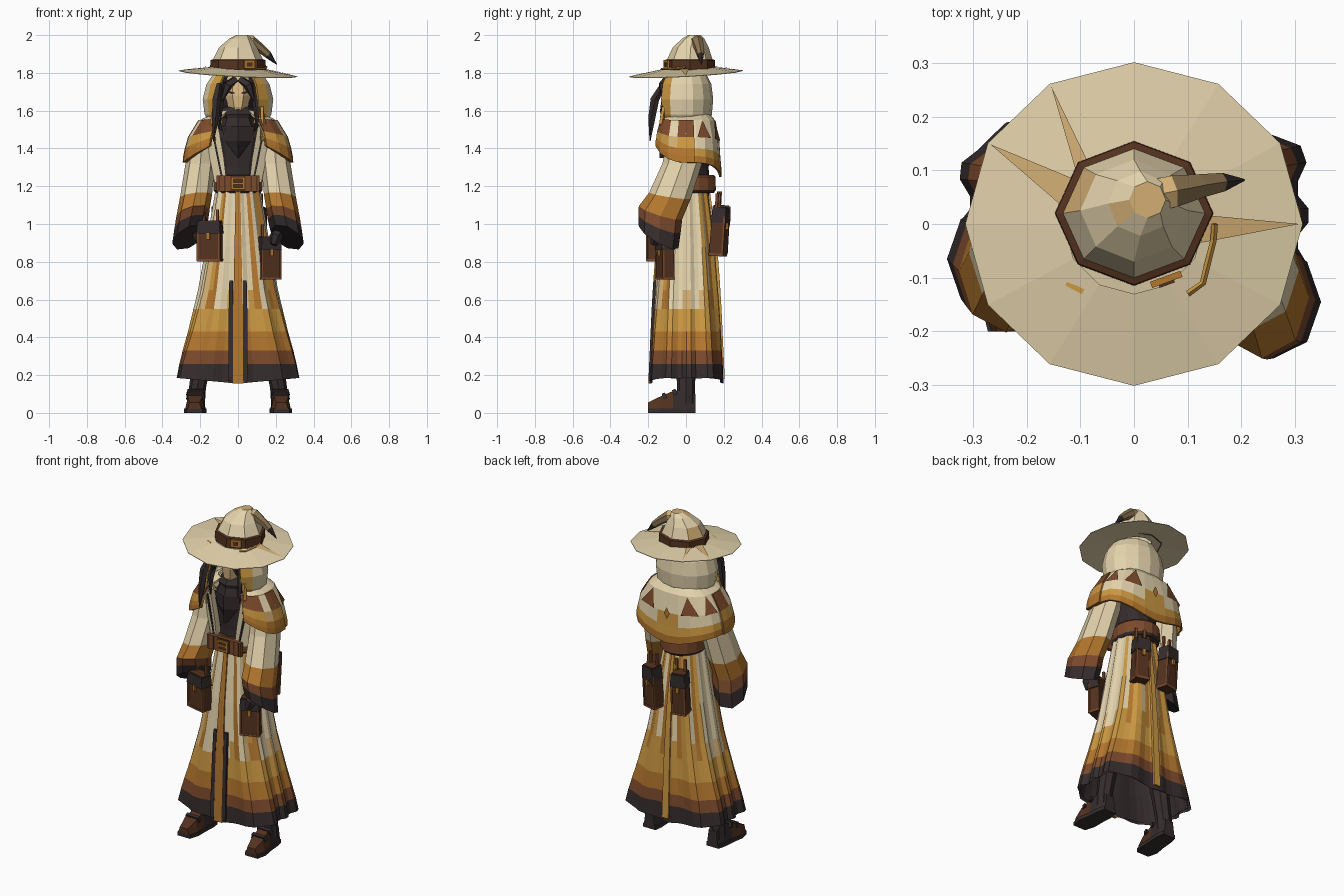
import bpy, bmesh, math
from mathutils import Vector, Euler

cube = bpy.data.objects.get("Cube")
if cube:
    bpy.data.objects.remove(cube, do_unlink=True)

# Palette
PALETTE = {"cream": "E4D3AC", "tan": "D2AE74", "gold": "CB9842", "ochre": "B4772E", "brown": "7C4A2C",
           "leather": "54321F", "charcoal": "352C2D", "skin": "E2BF88", "taupe": "8C7450"}
MATS = {}
for label, code in PALETTE.items():
    m = bpy.data.materials.new(label)
    m.use_nodes = True
    rgb = [((int(code[k:k + 2], 16) / 255 + .055) / 1.055) ** 2.4 for k in (0, 2, 4)]
    m.diffuse_color = (*rgb, 1)
    m.node_tree.nodes["Principled BSDF"].inputs["Base Color"].default_value = (*rgb, 1)
    MATS[label] = m


def make(name, verts, faces, colours):
    me = bpy.data.meshes.new(name)
    me.from_pydata([tuple(v) for v in verts], [], faces)
    used = sorted(set(colours))
    for c in used:
        me.materials.append(MATS[c])
    for p, c in zip(me.polygons, colours):
        p.material_index = used.index(c)
    ob = bpy.data.objects.new(name, me)
    bpy.context.collection.objects.link(ob)
    return ob


def loft(name, rings, rule, closed=True, cap0=None, cap1=None):
    """Skin rings of points; rule is a colour or f(ring, segment)."""
    n, faces, cols = len(rings[0]), [], []
    for i in range(len(rings) - 1):
        for j in range(n if closed else n - 1):
            k = (j + 1) % n
            faces.append((i * n + j, i * n + k, (i + 1) * n + k, (i + 1) * n + j))
            cols.append(rule if isinstance(rule, str) else rule(i, j))
    if cap0:
        faces.append(tuple(reversed(range(n))))
        cols.append(cap0)
    if cap1:
        faces.append(tuple(range((len(rings) - 1) * n, len(rings) * n)))
        cols.append(cap1)
    ob = make(name, [v for r in rings for v in r], faces, cols)
    bm = bmesh.new()
    bm.from_mesh(ob.data)
    bmesh.ops.recalc_face_normals(bm, faces=bm.faces)
    bm.to_mesh(ob.data)
    bm.free()
    return ob


def oval(a, cx, cy, z, rx, ry, p=2):
    """Point on a superellipse of power p, angle measured from the front."""
    s, c = math.sin(a), math.cos(a)
    r = (abs(s) ** p + abs(c) ** p) ** (-1 / p)
    return Vector((cx + rx * s * r, cy - ry * c * r, z))


def ring(n, *args, start=0.0):
    return [oval(start + 2 * math.pi * j / n, *args) for j in range(n)]


def tube(name, pts, radii, rule, sides=6):
    pts, rings = [Vector(p) for p in pts], []
    for i, p in enumerate(pts):
        d = pts[min(i + 1, len(pts) - 1)] - pts[max(i - 1, 0)]
        q = d.to_track_quat('Z', 'Y')
        rings.append([p + q @ v for v in ring(sides, 0, 0, 0, radii[i], radii[i])])
    end = [rule if isinstance(rule, str) else rule(i, 0) for i in (0, len(pts) - 2)]
    return loft(name, rings, rule, True, *end)


def box(name, centre, size, col, rot=(0, 0, 0), taper=1.0):
    e = Euler(rot).to_matrix()
    rings = []
    for s, t in ((-.5, 1), (.5, taper)):
        rings.append([Vector(centre) + e @ Vector((u * size[0] * t, v * size[1] * t, s * size[2]))
                      for u, v in ((-.5, -.5), (.5, -.5), (.5, .5), (-.5, .5))])
    return loft(name, rings, col, True, col, col)


# Pleated skirt with dyed hem bands, boxy at the hem
LEVELS = [(.17, .325, .195, 5), (.26, .31, .192, 4.5), (.33, .293, .188, 4), (.43, .265, .184, 3.5),
          (.55, .236, .178, 3), (.65, .212, .172, 2.7), (.88, .17, .155, 2.4), (1.19, .118, .115, 2.2)]
BANDS = ["charcoal", "brown", "ochre", "gold"]
N = 48


def skirt_colour(i, j):
    c, k = math.cos(2 * math.pi * (j + .5) / N), j % 4
    if i < 4:
        return BANDS[i]
    if c > .93:
        return "cream" if i > 4 or k < 2 else "gold"
    if c > .35:
        return ("cream", "tan" if i < 6 else "cream", "gold" if i > 4 else "ochre", "ochre")[k]
    if c < -.45:
        return ("gold", "cream" if i > 4 else "gold", "ochre", "gold")[k]
    return "tan" if i == 4 and k in (0, 3) else "cream"


def skirt_ring(z, rx, ry, p, pleat):
    pts = [oval(2 * math.pi * j / N, 0, .003, z, *(r * (1 if j % 4 < 2 else pleat) for r in (rx, ry)), p)
           for j in range(N)]
    if z < .2:
        for v in pts:
            v.z += .03 * abs(v.x) / rx - .015
    return pts


loft("skirt", [skirt_ring(*lv, .94) for lv in LEVELS], skirt_colour)
loft("skirt_lining", [skirt_ring(z + .004, rx * .93, ry * .93, p, .98) for z, rx, ry, p in LEVELS[:6]], "charcoal",
     True, None, "charcoal")


# Sash panels that follow the skirt front and back, with dark flanks
def sash(name, y_sign, half, col, inner=0.0, side=1, top=1.18, bottom=.155):
    rows = []
    for z, ry in ((bottom, .199), (.55, .182), (.7, .173), (.88, .159), (1.18, .12)):
        if z <= top:
            w = half * (1 - .75 * max(0, z - .4))
            x0, x1 = side * inner - (0 if inner else w), side * (inner + w)
            rows.append([Vector((x, .003 + y_sign * (ry + d), z))
                         for x, d in ((x0, .003), (x1, .003), (x1, -.012), (x0, -.012))])
    loft(name, rows, col, True, col, col)


sash("front_sash", -1, .029, "ochre")
sash("back_sash", 1, .022, "gold", bottom=.18)
for s, side in ((1, "left"), (-1, "right")):
    sash(side + "_sash_flank", -1, .026, "charcoal", .026, s, .7, .17)

# Torso, lapels and scarf
loft("torso", [ring(12, 0, .01, z, rx, ry) for z, rx, ry in
               ((1.15, .112, .115), (1.3, .115, .11), (1.46, .16, .12), (1.54, .11, .1))], "charcoal")
for s, side in ((1, "left"), (-1, "right")):
    loft(side + "_lapel", [[Vector((s * x, y, z)) for x, y in ((a, -.12), (b, -.085), (b, -.04), (a, -.06))]
                           for z, a, b in ((1.22, .06, .125), (1.35, .075, .15), (1.52, .105, .17))], "cream")
    box(side + "_lapel_trim", (s * .108, -.108, 1.36), (.01, .01, .26), "charcoal", (0, s * .2, 0))
    tube(side + "_hood_strip", [(s * .125, -.12, 1.62), (s * .135, -.128, 1.53), (s * .125, -.122, 1.44)],
         [.012, .014, .01], "gold", 4)
loft("scarf", [ring(9, 0, -.01, z, rx, ry) for z, rx, ry in
               ((1.44, .05, .09), (1.5, .115, .125), (1.56, .09, .11), (1.58, .1, .115), (1.62, .075, .085))],
     "charcoal", True, "charcoal", "charcoal")
loft("scarf_point", [[Vector((x, y, z)) for x, y in ((-w, -.1), (0, -.14), (w, -.1))]
                     for z, w in ((1.35, .004), (1.44, .07), (1.52, .09))], "charcoal")

# Belt and buckle
loft("belt", [ring(16, 0, .015, z, rx, ry) for z, rx, ry in
              ((1.165, .12, .133), (1.18, .13, .143), (1.25, .128, .141), (1.26, .12, .133))],
     lambda i, j: "brown" if i else "charcoal", True, "leather", "leather")
box("belt_front", (0, -.128, 1.215), (.23, .02, .085), "brown")
box("buckle_plate", (0, -.14, 1.215), (.08, .008, .08), "leather")
for x in (-.03, .03):
    box("buckle_side", (x, -.148, 1.215), (.012, .012, .065), "ochre")
for z in (1.187, 1.215, 1.243):
    box("buckle_bar", (0, -.148, z), (.06, .01, .011), "ochre")
for x in (-.1, -.07, .07, .1):
    box("belt_stud_strip", (x, -.139, 1.215), (.008, .006, .085), "leather")

# Bell sleeves and gloved hands
SLEEVE = [(.185, .0, 1.48, .07, .09, 0), (.2, -.02, 1.32, .078, .105, 0), (.222, -.085, 1.15, .085, .11, .15),
          (.238, -.135, 1.06, .088, .115, .3), (.247, -.14, 1.0, .09, .112, .4), (.26, -.145, .93, .088, .105, .55)]
for s, side, back in ((1, "left", 0), (-1, "right", .08)):
    rows = []
    for n, (cx, cy, z, rx, ry, slope) in enumerate(SLEEVE):
        cy += back * n / 5
        pts = ring(8, cx, cy, z, rx, ry)
        for p in pts:
            p.z -= slope * ((p.y - cy) + (p.x - cx) * .7)
            p.x *= s
        rows.append(pts)
    loft(side + "_sleeve", rows, lambda i, j: ("cream", "cream", "ochre", "brown", "charcoal")[i], True, None, "charcoal")
    tube(side + "_hand", [(s * .22, -.13 + back, .97), (s * .2, -.16 + back, .93), (s * .19, -.17 + back, .89)],
         [.03, .035, .018], "charcoal")

# Shoulder cape, open at the front, pointed at the back
CAPE = [(0, .11, .1, 1.6), (.25, .2, .145, 1.55), (.6, .255, .165, 1.46), (.8, .272, .17, 1.4),
        (.92, .28, .175, 1.36), (1, .283, .175, 1.325)]


def cape_point(a, i, out=0.0):
    t, rx, ry, z = CAPE[i]
    c = math.cos(a)
    z += t * t * (.13 * max(0, c) ** 3 - .075 * max(0, -c) ** 4)
    return oval(a, 0, .012, z, rx + out, ry + out, 2.8)


def cape_colour(i, j):
    if i == 2:
        return "gold" if 9 <= j <= 10 else "cream"
    return ("cream", "cream", "cream", "gold", "ochre")[i]


ANGLES = [.5 + (2 * math.pi - 1) * j / 20 for j in range(21)]
cape = loft("shoulder_cape", [[cape_point(a, i) for a in ANGLES] for i in range(len(CAPE))], cape_colour, False)
cape.modifiers.new("thickness", "SOLIDIFY").thickness = .012
for a in (2.05, 2.6, 3.68, 4.23):
    make("cape_triangle", [cape_point(a - .2, 2, .008), cape_point(a + .2, 2, .008), cape_point(a, 1, .006)],
         [(0, 1, 2)], ["brown"])
c = cape_point(math.pi, 2, .01)
make("cape_diamond", [c + Vector((x, 0, z)) for x, z in ((-.02, 0), (0, .035), (.02, 0), (0, -.035))],
     [(0, 1, 2, 3)], ["ochre"])

# Layered shoulder guards over the front of the cape
for s, side in ((1, "left"), (-1, "right")):
    arc = [s * (.5 + 1.25 * j / 5) for j in range(6)]
    guard = loft(side + "_shoulder_guard", [[cape_point(a, i, .01) for a in arc] for i in range(1, 6)],
                 lambda i, j: (("brown", "brown", "cream", "brown", "brown")[j], "gold" if j != 2 else "tan",
                               "ochre", "ochre")[i], False)
    guard.modifiers.new("thickness", "SOLIDIFY").thickness = .008

# Hood
HOOD = [(1.53, .15, .125), (1.58, .178, .145), (1.66, .188, .152), (1.74, .168, .142), (1.795, .13, .115)]
hood = loft("hood", [[oval(.62 + (2 * math.pi - 1.24) * j / 12, 0, -.008, z, rx, ry) for j in range(13)]
                     for z, rx, ry in HOOD], lambda i, j: "gold" if j in (0, 11) else "cream", False)
hood.modifiers.new("thickness", "SOLIDIFY").thickness = .012

# Head, eyes and hair
loft("head", [ring(8, 0, -.035, z, rx, ry, start=math.pi / 8) for z, rx, ry in
              ((1.58, .025, .06), (1.62, .055, .08), (1.68, .075, .088), (1.75, .078, .085), (1.79, .05, .06))],
     "skin", True, "skin", "skin")
for s, side in ((1, "left"), (-1, "right")):
    box(side + "_eye", (s * .032, -.117, 1.695), (.028, .008, .008), "charcoal", (0, s * -.15, 0))
    tube(side + "_bangs", [(s * .012, -.1, 1.765), (s * .055, -.122, 1.735), (s * .085, -.12, 1.65)],
         [.022, .026, .005], "charcoal", 5)
    tube(side + "_side_hair", [(s * .08, -.08, 1.77), (s * .092, -.105, 1.68), (s * .1, -.12, 1.6),
                               (s * .1, -.125, 1.5)], [.022, .022, .018, .004], "charcoal", 5)
tube("hair_lock", [(-.1, -.12, 1.74), (-.115, -.165, 1.66), (-.12, -.18, 1.56), (-.13, -.19, 1.44)],
     [.015, .024, .02, .003], "charcoal", 5)
loft("hair_back", [ring(8, 0, .0, z, r, r) for z, r in ((1.56, .07), (1.68, .088), (1.79, .08))], "charcoal")


# Hat brim with painted rays
def tilt(p):
    return Vector((p.x, p.y, p.z - .05 * p.x + .055 * p.y))


BRIM = [(1.812, .1, .1), (1.794, .314, .301), (1.797, .314, .301), (1.825, .13, .13)]
loft("hat_brim", [[tilt(v) for v in ring(12, 0, 0, z, rx, ry)] for z, rx, ry in BRIM], "cream")
for a, left, right in ((3.665, 3.8, 4.05), (4.189, 4.05, 4.5), (1.571, 1.3, 1.7)):
    make("brim_ray", [tilt(oval(a, 0, 0, 1.801, .308, .296)), tilt(oval(left, 0, .0, 1.83, .13, .13)),
                      tilt(oval(right, 0, .0, 1.83, .13, .13))], [(0, 1, 2)], ["tan"])

# Hat crown, band, drooping tail and ornaments
CROWN = [(1.81, 0, .02, .148, .135), (1.868, 0, .02, .146, .133), (1.872, 0, .02, .132, .12),
         (1.935, .0, .025, .1, .095), (1.98, .012, .038, .06, .06), (2, .025, .045, .034, .034)]
loft("hat_crown", [ring(8, cx, cy, z, rx, ry) for z, cx, cy, rx, ry in CROWN],
     lambda i, j: "leather" if i < 2 else ("tan" if (i, j) in ((2, 5), (4, 6)) else "cream"), True, None, "tan")
tube("hat_tail", [(.02, .05, 1.965), (.07, .06, 1.965), (.12, .07, 1.93), (.16, .077, 1.895), (.205, .082, 1.845)],
     [.034, .034, .025, .02, .002], lambda i, j: ("tan", "taupe", "taupe", "charcoal")[i])
box("hat_buckle", (.06, -.103, 1.845), (.06, .012, .045), "ochre", (0, 0, .35))
box("hat_buckle_centre", (.06, -.108, 1.845), (.03, .012, .02), "leather", (0, 0, .35))
tube("hat_cord", [(.15, .0, 1.832), (.148, -.03, 1.825), (.128, -.11, 1.82), (.1, -.13, 1.82)], [.006] * 4, "gold", 4)
box("brim_pin", (-.11, -.118, 1.815), (.035, .01, .008), "gold", (0, 0, -.5))


# Belt pouches: body, flap, frame, clasp and strap
def pouch(name, centre, size, turn, lean=0.0):
    c, e, (w, d, h) = Vector(centre), Euler((lean, 0, turn)).to_matrix(), size

    def part(label, off, dims, col, taper=1.0):
        box(name + label, c + e @ Vector(off), dims, col, (lean, 0, turn), taper)
    part("_body", (0, 0, 0), size, "leather", .9)
    part("_flap", (0, -.004, h * .33), (w * 1.04, d * 1.06, h * .3), "charcoal", .92)
    part("_base_trim", (0, 0, -h * .47), (w * 1.04, d * 1.06, h * .05), "brown")
    for s in (-1, 1):
        part("_edge_trim", (s * w * .47, -d * .47, -h * .08), (.009, .01, h * .8), "brown")
        part("_strap", (s * w * .3, d * .2, h * .6), (.014, .014, h * .35), "brown")
    part("_clasp", (0, -d * .58, h * .12), (.018, .012, .035), "ochre")


pouch("right_front_pouch", (-.148, -.16, .91), (.125, .07, .215), -.25)
pouch("left_front_pouch", (.165, -.11, .82), (.11, .065, .23), .35)
pouch("left_back_pouch", (.1, .175, .96), (.085, .075, .26), math.pi - .25, .06)
pouch("right_back_pouch", (-.09, .18, .97), (.085, .075, .26), math.pi + .2, .06)

# Boots
for s, side in ((1, "left"), (-1, "right")):
    loft(side + "_boot_shaft", [ring(8, s * x, 0, z, rx, ry) for z, x, rx, ry in
                                ((.05, .22, .045, .05), (.13, .215, .045, .047), (.4, .17, .055, .06))], "charcoal")
    for part, lo, col, grow in (("boot", .02, "leather", 0), ("sole", 0, "charcoal", .006)):
        rows = []
        for y, x, w, h in ((.05, .215, .036, .1), (.0, .217, .045, .13), (-.07, .222, .046, .115),
                           (-.14, .228, .052, .085), (-.2, .23, .036, .055)):
            top, k = (h, .72) if part == "boot" else (.022, 1)
            rows.append([Vector((s * x + u * (w + grow), y, z)) for u, z in ((-1, lo), (1, lo), (k, top), (-k, top))])
        loft(side + "_" + part, rows, lambda i, j, c=col: c if i > 1 else "charcoal", True, "charcoal", col)
    for y, z in ((-.06, .11), (-.115, .09)):
        box(side + "_boot_strap", (s * .224, y, z), (.1, .022, .03), "charcoal", (.35, 0, 0), .85)
